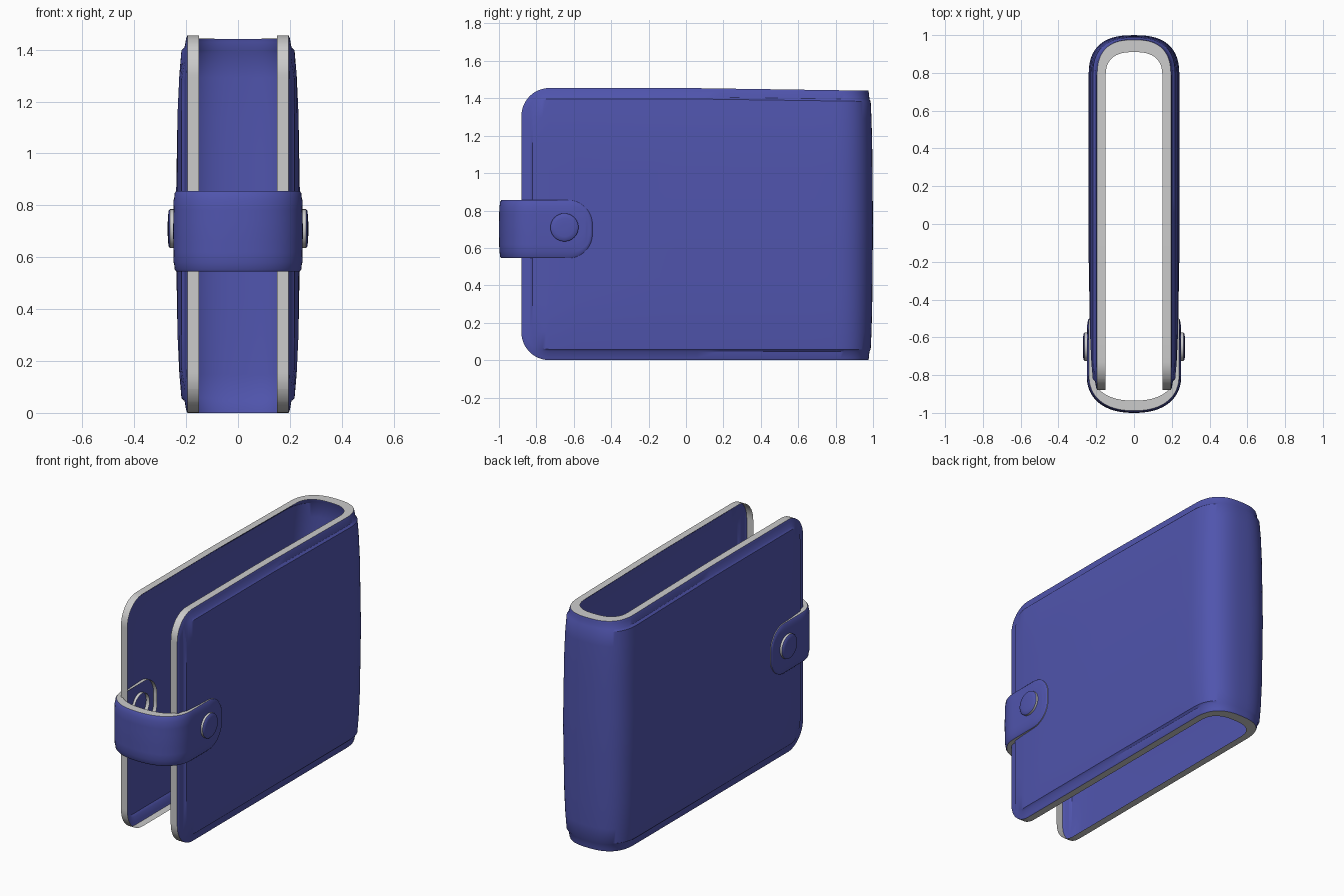
import bpy, bmesh, math

if "Cube" in bpy.data.objects:
    bpy.data.objects.remove(bpy.data.objects["Cube"])

blue = bpy.data.materials.new("blue_leather")
blue.diffuse_color = (0.08, 0.09, 0.42, 1)
blue.use_nodes = True
blue.node_tree.nodes["Principled BSDF"].inputs["Base Color"].default_value = blue.diffuse_color


def lerp_table(table, d):
    for (d0, h0), (d1, h1) in zip(table, table[1:]):
        if d <= d1:
            return h0 + (h1 - h0) * max(0, d - d0) / (d1 - d0)
    return table[-1][1]


def finish(bm, name, mat=None):
    me = bpy.data.meshes.new(name)
    bm.to_mesh(me)
    bm.free()
    ob = bpy.data.objects.new(name, me)
    bpy.context.collection.objects.link(ob)
    if mat:
        me.materials.append(mat)
    bpy.ops.object.select_all(action='DESELECT')
    bpy.context.view_layer.objects.active = ob
    ob.select_set(True)
    bpy.ops.object.shade_smooth_by_angle(angle=math.radians(35))
    return ob


def bent_panel(name, flip, y0, ys, x_in, y_in, y_out, n, r, z0, height, table, droop):
    """Rounded sheet bent into a U, plus a grey edge strip turned inwards.
    table gives the padding height by distance from the border."""
    # columns along half of the U: (distance from open end, y or None, arc angle)
    steps = {round(r * (1 - math.cos(math.radians(k * 7.5))), 4) for k in range(13)}
    steps |= {d for d, _ in table}
    length = ys - y0
    steps = sorted(s for s in steps if s < length - 0.02)
    last = steps[-1]
    steps += [last + (length - last) * k / 8 for k in range(1, 9)]
    half = [(a, y0 + a, 0) for a in steps]
    half += [(length + 0.3 * k / 20, None, math.pi / 2 * k / 20) for k in range(1, 21)]
    cols = [(c, 1) for c in half] + [(c, -1) for c in half[-2::-1]]
    # rows, closer together near the borders
    low = [d for d, _ in table if d < height * 0.45]
    low += [low[-1] + (height / 2 - low[-1]) * k / 3 for k in (1, 2)]
    rows = [d / height for d in low] + [0.5] + [1 - d / height for d in low[::-1]]

    def place(col, side, v, edge=False):
        a, y, t = col
        inset = r - math.sqrt(r * r - (r - a) ** 2) if a < r else 0
        z = inset + (height - 2 * inset) * v
        zd = min(z, height - z)
        if a < r and zd < r:
            d = r - math.hypot(r - a, r - zd)
        else:
            d = min(a, zd)
        h = 0 if edge else lerp_table(table, d)
        x = x_in + h
        if y is None:
            ye = y_in if edge else y_out[0] + y_out[1] * h
            x *= max(0, math.cos(t)) ** (2 / n)
            y = ys + (ye - ys) * math.sin(t) ** (2 / n)
        z *= 1 - droop * max(0, y)
        return (x * side, -y if flip else y, z0 + z)

    nc, nr = len(cols), len(rows)
    bm = bmesh.new()
    g = [[bm.verts.new(place(c, s, v)) for v in rows] for c, s in cols]
    for i in range(nc - 1):
        for j in range(nr - 1):
            q = [g[i][j], g[i + 1][j], g[i + 1][j + 1], g[i][j + 1]]
            bm.faces.new(q[::-1] if flip else q)
    finish(bm, name, blue)

    # edge strip following the border
    loop = [(i, 0) for i in range(nc)] + [(nc - 1, j) for j in range(1, nr)]
    loop += [(i, nr - 1) for i in range(nc - 2, -1, -1)] + [(0, j) for j in range(nr - 2, 0, -1)]
    bm = bmesh.new()
    outer = [bm.verts.new(place(*cols[i], rows[j])) for i, j in loop]
    inner = [bm.verts.new(place(*cols[i], rows[j], True)) for i, j in loop]
    for k in range(len(loop)):
        m = (k + 1) % len(loop)
        q = [outer[m], outer[k], inner[k], inner[m]]
        bm.faces.new(q[::-1] if flip else q)
    finish(bm, name + "_edge")


def lathe_x(name, profile, side, y, z, mat=None, seg=40):
    """Turn (radius, x) points around a sideways axis."""
    bm = bmesh.new()
    rings = []
    for rad, x in profile:
        rings.append([bm.verts.new((side * x, y + rad * math.cos(2 * math.pi * k / seg),
                                    z + rad * math.sin(2 * math.pi * k / seg)))
                      for k in range(seg)])
    for a, b in zip(rings, rings[1:]):
        for k in range(seg):
            m = (k + 1) % seg
            q = [a[k], a[m], b[m], b[k]]
            bm.faces.new(q if side > 0 else q[::-1])
    if mat:
        bm.faces.new(rings[-1] if side > 0 else rings[-1][::-1])
    finish(bm, name, mat)


# folded cover
bent_panel("cover", False, -0.88, 0.78, 0.15, 0.91, (0.95, 0.55), 2.6, 0.15, 0, 1.455,
           [(0, 0.045), (0.012, 0.05), (0.046, 0.056), (0.058, 0.068),
            (0.15, 0.076), (0.3, 0.083), (0.7, 0.09)], 0.01)

# closing strap around the open side
bent_panel("strap", True, 0.5, 0.80, 0.21, 0.935, (0.96, 1.0), 2.3, 0.13, 0.545, 0.31,
           [(0, 0.028), (0.008, 0.034), (0.028, 0.036), (0.034, 0.038), (0.15, 0.04)], 0)

# snap studs
for side, label in ((1, "right"), (-1, "left")):
    lathe_x("stud_rim_" + label, [(0.075, 0.21), (0.075, 0.262)], side, -0.65, 0.71)
    lathe_x("stud_cap_" + label, [(0.075, 0.262), (0.069, 0.267), (0.05, 0.27), (0.02, 0.271)],
            side, -0.65, 0.71, blue)
